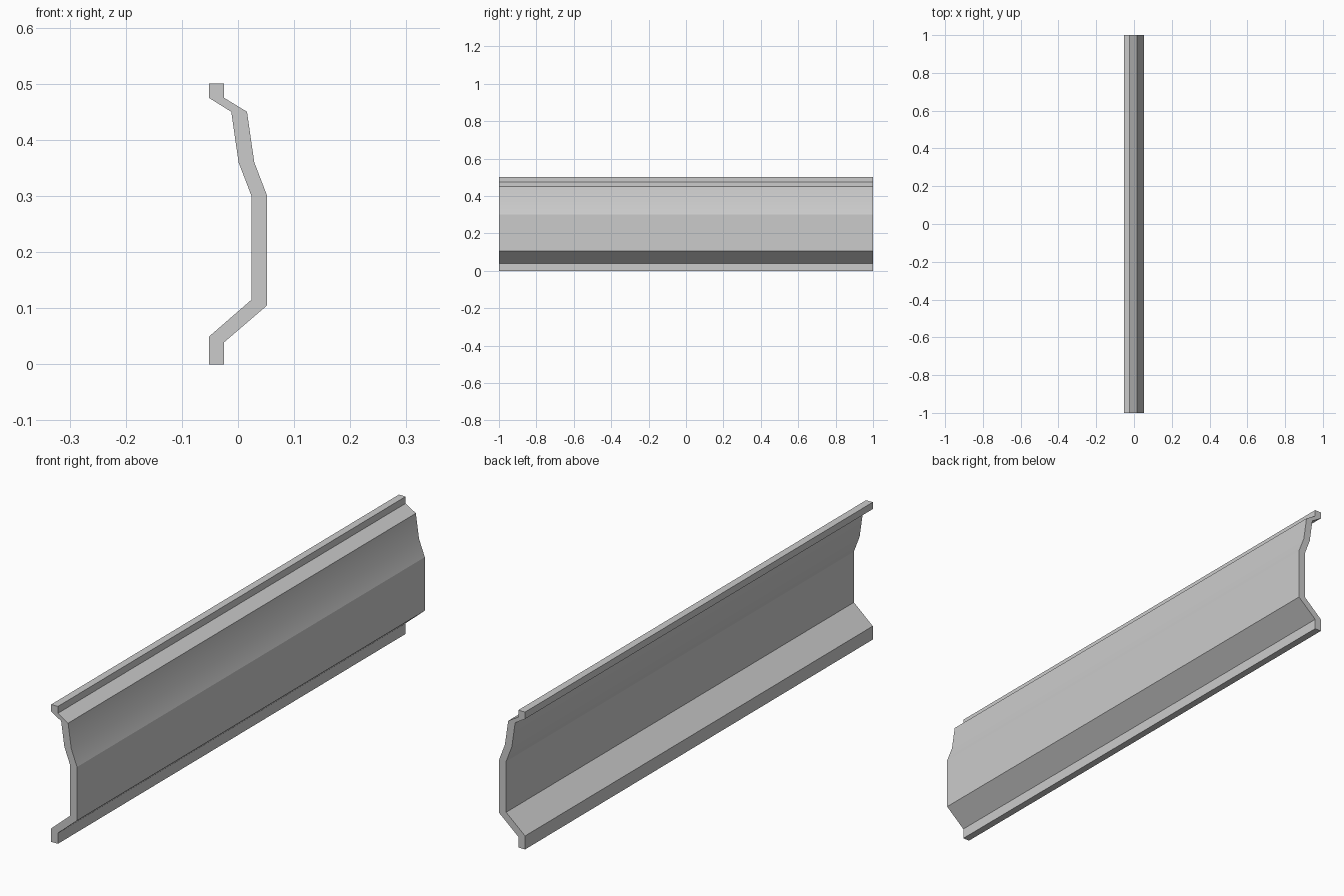
import bpy, bmesh, math

if "Cube" in bpy.data.objects:
    bpy.data.objects.remove(bpy.data.objects["Cube"])

# Cross-section (x, z), top to bottom: outer face and inner face
outer = [(-0.025, 0.50), (-0.025, 0.475), (0.016, 0.45), (0.029, 0.36),
         (0.052, 0.30), (0.052, 0.105), (-0.025, 0.039), (-0.025, 0.0)]
inner = [(-0.052, 0.50), (-0.052, 0.475), (-0.012, 0.45), (0.001, 0.36),
         (0.024, 0.30), (0.024, 0.115), (-0.052, 0.049), (-0.052, 0.0)]
stations = [-1, -1 / 3, 1 / 3, 1]
n = len(outer)
profile = outer + inner[::-1]
count = len(profile)

bm = bmesh.new()
rings = [[bm.verts.new((x, y, z)) for x, z in profile] for y in stations]

# Long faces of the panel
for a, b in zip(rings, rings[1:]):
    for i in range(count):
        j = (i + 1) % count
        bm.faces.new((a[i], a[j], b[j], b[i]))

# End caps, one quad per profile segment
for ring in (rings[0], rings[-1]):
    for i in range(n - 1):
        bm.faces.new((ring[i], ring[i + 1], ring[count - 2 - i], ring[count - 1 - i]))
bmesh.ops.recalc_face_normals(bm, faces=bm.faces[:])

# Panel joints, on the inner face only
joints = [bm.edges.get((r[i], r[i + 1])) for r in rings[1:3] for i in range(n, count - 1)]
bmesh.ops.split_edges(bm, edges=joints)

mesh = bpy.data.meshes.new("barrier_panel")
bm.to_mesh(mesh)
bm.free()
panel = bpy.data.objects.new("barrier_panel", mesh)
bpy.context.collection.objects.link(panel)

# Soften only the shallow bend in the upper slope
bpy.context.view_layer.objects.active = panel
panel.select_set(True)
bpy.ops.object.shade_smooth_by_angle(angle=math.radians(17))
